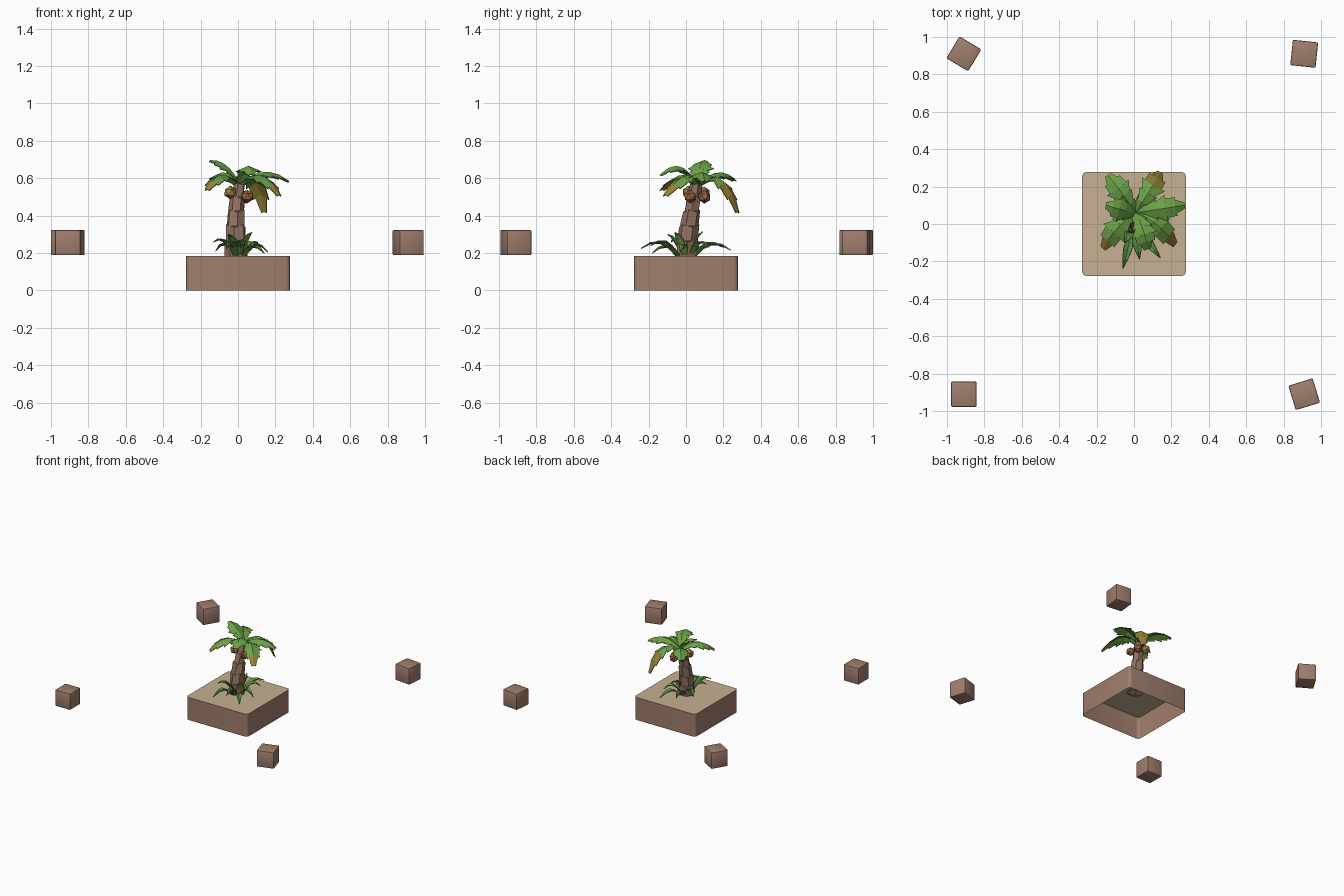
import bpy, bmesh, math
from mathutils import Vector, Matrix

if "Cube" in bpy.data.objects:
    bpy.data.objects.remove(bpy.data.objects["Cube"])


def srgb(r, g, b):
    f = lambda c: c / 12.92 if c <= 0.04045 else ((c + 0.055) / 1.055) ** 2.4
    return (f(r / 255), f(g / 255), f(b / 255), 1)


def mat(name, *rgb):
    m = bpy.data.materials.new(name)
    m.diffuse_color = srgb(*rgb)
    m.use_nodes = True
    m.node_tree.nodes["Principled BSDF"].inputs["Base Color"].default_value = m.diffuse_color
    return m


EARTH = mat("earth_brown", 160, 126, 108)
SAND = mat("sand", 198, 176, 146)
BARK = mat("bark", 146, 114, 97)
LEAF = mat("leaf_green", 108, 162, 72)
DARK = mat("grass_green", 84, 136, 66)
TIP = mat("dry_tip", 152, 134, 56)
NUT = mat("nut_brown", 158, 102, 66)
NUT2 = mat("nut_tan", 168, 132, 72)


def make(name, bm, mats, smooth=False):
    bmesh.ops.recalc_face_normals(bm, faces=bm.faces)
    me = bpy.data.meshes.new(name)
    bm.to_mesh(me)
    bm.free()
    for m in mats:
        me.materials.append(m)
    ob = bpy.data.objects.new(name, me)
    bpy.context.collection.objects.link(ob)
    if smooth:
        bpy.ops.object.select_all(action='DESELECT')
        ob.select_set(True)
        bpy.context.view_layer.objects.active = ob
        bpy.ops.object.shade_smooth_by_angle(angle=math.radians(40))
    return ob


# sand block: rounded square, open underneath
def base():
    bm = bmesh.new()
    h, r, top = 0.278, 0.025, 0.185
    ring = []
    for k in range(4):
        c = Vector((h - r, h - r, 0))
        for i in range(5):
            a = math.radians(i * 22.5)
            p = c + Vector((math.cos(a), math.sin(a), 0)) * r
            ring.append(Matrix.Rotation(k * math.pi / 2, 3, 'Z') @ p)
    lo = [bm.verts.new(p) for p in ring]
    hi = [bm.verts.new(p + Vector((0, 0, top))) for p in ring]
    n = len(ring)
    for i in range(n):
        bm.faces.new((lo[i], lo[(i + 1) % n], hi[(i + 1) % n], hi[i]))
    bm.faces.new(hi).material_index = 1
    make("sand_block", bm, [EARTH, SAND], True)


# floating corner cubes
def cube(name, x, y, deg):
    bm = bmesh.new()
    bmesh.ops.create_cube(bm, size=1)
    bmesh.ops.bevel(bm, geom=bm.edges[:], offset=0.05, segments=2,
                    profile=0.5, affect='EDGES')
    bm.transform(Matrix.Translation((x, y, 0.256)) @ Matrix.Rotation(math.radians(deg), 4, 'Z')
                 @ Matrix.Diagonal((0.136, 0.136, 0.134, 1)))
    make(name, bm, [EARTH], True)


# trunk: stacked six-sided tiers, each flaring a little at its top
def trunk():
    bm = bmesh.new()
    path = [((-0.010, 0.003, 0.18), 0.064), ((-0.012, 0.008, 0.265), 0.058),
            ((-0.012, 0.017, 0.345), 0.052), ((-0.010, 0.030, 0.425), 0.044),
            ((-0.004, 0.044, 0.50), 0.038), ((0.006, 0.056, 0.57), 0.03)]
    for k in range(len(path) - 1):
        (a, ra), (b, rb) = path[k], path[k + 1]
        rings = []
        for c, r, zj in ((a, ra * 0.97, 0), (b, rb * 1.06, 0.007)):
            rings.append([bm.verts.new(Vector(c) + Vector((
                r * math.cos(i * math.pi / 3 + k * 0.35), r * math.sin(i * math.pi / 3 + k * 0.35),
                zj * (1 if i % 2 else -1)))) for i in range(6)])
        lo, hi = rings
        for i in range(6):
            bm.faces.new((lo[i], lo[(i + 1) % 6], hi[(i + 1) % 6], hi[i]))
        bmesh.ops.poke(bm, faces=[bm.faces.new(hi)])
    make("trunk", bm, [BARK])


# folded leaf along a curve; notched gives stepped edges, dry colours the tip
def leaf(name, a, c, b, width, mats, n=5, fold=0.4, notched=True, dry=0):
    a, c, b = Vector(a), Vector(c), Vector(b)
    side = Vector((b - a)).cross(Vector((0, 0, 1))).normalized()
    pos = lambda t: a * (1 - t) ** 2 + c * 2 * t * (1 - t) + b * t * t
    if notched:
        prof = lambda t: width * 0.5 * (0.3 + 1.15 * t if t < 0.6 else 1 - 1.6 * (t - 0.6))
    else:
        prof = lambda t: width * 0.5 * (0.5 + 0.5 * math.sin(math.pi * t)) * (1 - t ** 4)
    bm = bmesh.new()
    mid = [bm.verts.new(pos(i / n)) for i in range(n + 1)]

    def edge(t, w, s):
        return bm.verts.new(pos(min(t, 1)) + side * s * w + Vector((0, 0, -fold * w)))

    for s in (-1, 1):
        last = edge(0, prof(0), s)
        for i in range(n):
            t1 = (i + 1) / n
            if notched:
                first = last if i == 0 else edge(i / n + 0.02, prof(i / n) * 0.8, s)
                end = edge(t1 + 0.03, prof(t1) * (1.1 if i < n - 1 else 0.7), s)
            else:
                first, end = last, edge(t1, max(prof(t1), 0.001), s)
            f = bm.faces.new((mid[i], mid[i + 1], end, first))
            f.material_index = 1 if i >= n - dry else 0
            last = end
    ob = make(name, bm, mats)
    m = ob.modifiers.new("thickness", 'SOLIDIFY')
    m.thickness = 0.005
    m.offset = 0


base()
for i, (x, y, d) in enumerate([(-.91, -.91, 0), (.91, -.91, 17), (.91, .91, -6), (-.91, .91, -31)]):
    cube(f"corner_cube_{i}", x, y, d)
trunk()

# palm fronds: control point, tip, number of dry tip sections
CROWN = (0.008, 0.06, 0.565)
fronds = [((-.05, .07, .70), (-.15, .10, .695), 0), ((.14, .08, .69), (.27, .10, .585), 0),
          ((.10, .20, .70), (.14, .275, .42), 2), ((-.10, -.01, .68), (-.165, -.13, .54), 1),
          ((-.07, .18, .68), (-.14, .26, .59), 0), ((.13, .02, .69), (.22, -.11, .51), 1),
          ((.06, -.03, .73), (.07, -.135, .62), 0)]
for i, (c, b, dry) in enumerate(fronds):
    leaf(f"palm_frond_{i}", CROWN, c, b, 0.13, [LEAF, TIP], dry=dry)

# nuts under the crown
for i, (p, m) in enumerate([((-.042, .015, .525), NUT2), ((.05, .022, .502), NUT),
                            ((.042, .098, .500), NUT), ((-.035, .095, .52), NUT2)]):
    bm = bmesh.new()
    bmesh.ops.create_icosphere(bm, subdivisions=1, radius=0.036)
    bm.transform(Matrix.Translation(p) @ Matrix.Rotation(i, 4, 'Z'))
    make(f"nut_{i}", bm, [m])

# grass blades around the foot: tip position and arch height
grass = [(-.06, -.24, .225, .30), (.14, -.18, .20, .27), (-.13, -.08, .26, .30), (.16, -.03, .205, .29),
         (-.12, .07, .21, .29), (.07, .24, .215, .29), (-.05, .20, .23, .29), (.12, .12, .23, .30),
         (.03, -.19, .24, .30), (.075, -.06, .31, .29), (-.05, -.10, .30, .28), (.02, .09, .315, .28)]
for i, (x, y, z, h) in enumerate(grass):
    leaf(f"grass_blade_{i}", (x * .22, y * .22, .182), (x * .55, y * .55, h), (x, y, z),
         0.05, [LEAF if i % 2 else DARK], n=4, fold=-0.4, notched=False)
